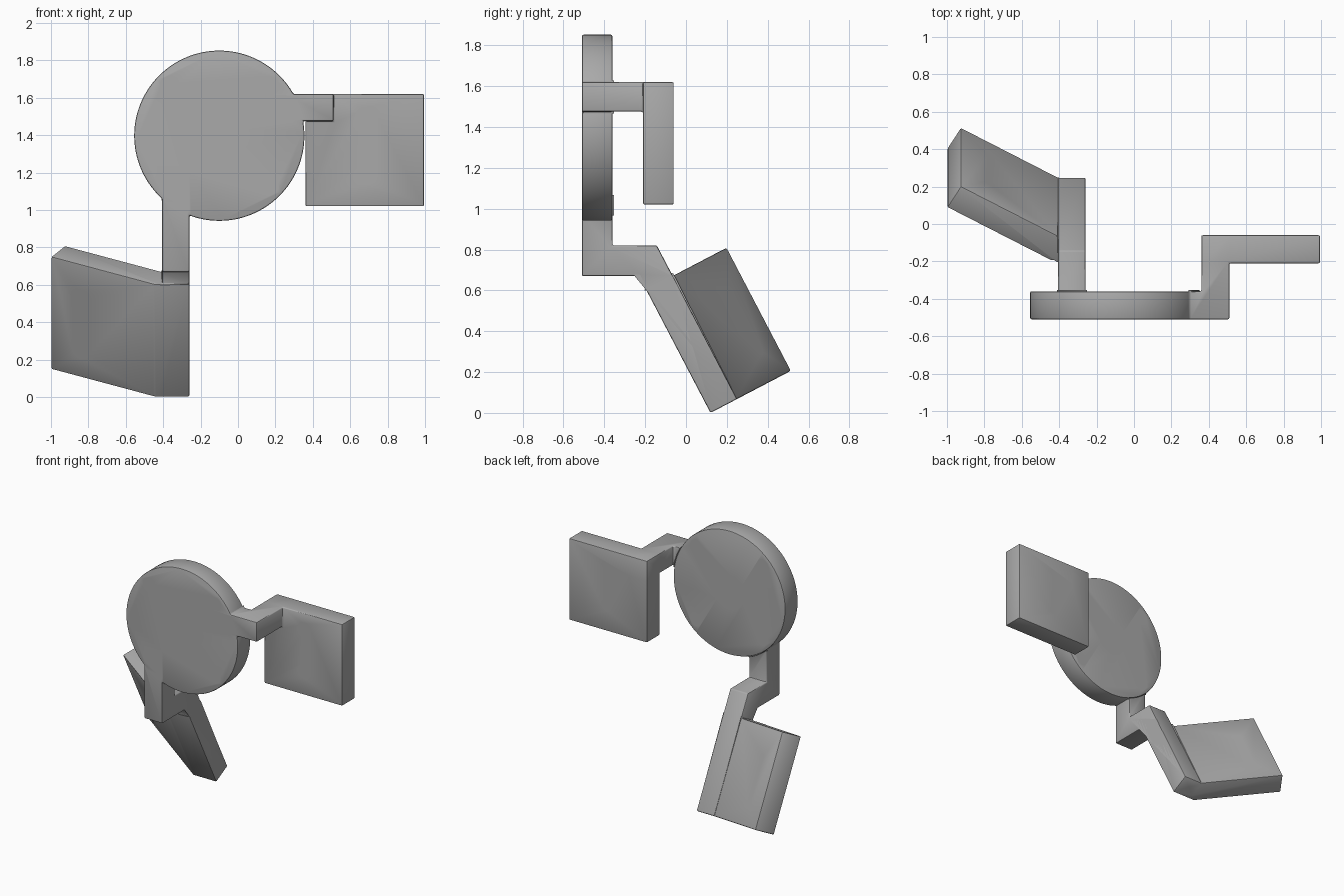
import bpy, bmesh, math
from math import sin, cos, tan, radians
from mathutils import Matrix, Vector

cube = bpy.data.objects.get("Cube")
if cube:
    bpy.data.objects.remove(cube)

grey = bpy.data.materials.new("plain grey")
grey.use_nodes = True
grey.diffuse_color = (0.4, 0.4, 0.4, 1)
grey.node_tree.nodes["Principled BSDF"].inputs["Base Color"].default_value = (0.4, 0.4, 0.4, 1)


def prism(name, outline, low, high, frame=Matrix()):
    """Extrude a 2D outline along the local z of a frame."""
    bm = bmesh.new()
    face = bm.faces.new([bm.verts.new((u, v, low)) for u, v in outline])
    top = bmesh.ops.extrude_face_region(bm, geom=[face])["geom"]
    bmesh.ops.translate(bm, verts=[g for g in top if isinstance(g, bmesh.types.BMVert)],
                        vec=(0, 0, high - low))
    bmesh.ops.recalc_face_normals(bm, faces=bm.faces)
    mesh = bpy.data.meshes.new(name)
    bm.to_mesh(mesh)
    bm.free()
    mesh.transform(frame)
    mesh.materials.append(grey)
    obj = bpy.data.objects.new(name, mesh)
    bpy.context.collection.objects.link(obj)
    return obj


def circle(u, v, radius, sides):
    steps = [2 * math.pi * i / sides for i in range(sides)]
    return [(u + radius * cos(t), v + radius * sin(t)) for t in steps]


def apply(obj, mod):
    bpy.context.view_layer.objects.active = obj
    bpy.ops.object.modifier_apply(modifier=mod.name)


def combine(obj, other, operation):
    mod = obj.modifiers.new("combine", "BOOLEAN")
    mod.operation, mod.solver, mod.object = operation, "EXACT", other
    apply(obj, mod)
    bpy.data.objects.remove(other)


FRONT, BACK, THICK = -0.51, -0.36, 0.147
CX, CZ = -0.10, 1.397
# Frames: local z runs to the back, along +x, or up the tilted strut
facing = Matrix(((1, 0, 0, 0), (0, 0, 1, 0), (0, 1, 0, 0), (0, 0, 0, 1)))
sideways = Matrix(((0, 0, 1, 0), (1, 0, 0, 0), (0, 1, 0, 0), (0, 0, 0, 1)))
tilt, foot = radians(27.6), 0.12
strut_frame = Matrix.Translation((0, foot, 0)) @ Matrix.Rotation(tilt, 4, "X")

# Round base plate
bracket = prism("motor_bracket", circle(CX, CZ, 0.455, 128), FRONT, BACK, facing)

# Left arm stepping back to the upright plate
arm = prism("left_arm", [(0.1, FRONT), (0.51, FRONT), (0.51, -0.06), (0.36, -0.06),
                         (0.36, BACK), (0.1, BACK)], 1.475, 1.62)
plate = prism("left_plate", [(0.36, -0.21), (0.995, -0.21), (0.995, -0.06), (0.36, -0.06)],
              1.02, 1.62)

# Lower arm stepping back, then sloping down as a strut
SX0, SX1 = -0.406, -0.259
back_y, back_z = foot + THICK * cos(tilt), THICK * sin(tilt)
strut = prism("lower_arm", [
    (FRONT, 1.2), (BACK, 1.2), (BACK, 0.82), (back_y - (0.82 - back_z) * tan(tilt), 0.82),
    (back_y, back_z), (foot, 0), (foot - 0.67 * tan(tilt), 0.67), (FRONT, 0.67)],
    SX0, SX1, sideways)

# Flap folded thirty degrees off the strut
along = Vector((-cos(radians(30)), 0.5))
across = Vector((0.5, cos(radians(30)))) * THICK
hinge = Vector((SX0, THICK))
end = hinge + along * 0.6
inner_x = SX0 - THICK * tan(radians(15))
flap = prism("right_flap", [(SX1, 0), (SX1, THICK), hinge, end, end - across, (inner_x, 0)],
             0, 0.68, strut_frame)

for part in (arm, plate, strut, flap):
    combine(bracket, part, "UNION")

# Soften the edges
bevel = bracket.modifiers.new("soft edges", "BEVEL")
bevel.width, bevel.segments, bevel.limit_method = 0.008, 2, "ANGLE"
bevel.angle_limit = radians(25)
bevel.use_clamp_overlap = False
apply(bracket, bevel)


def drill(u, v, radius, low, high, frame):
    combine(bracket, prism("drill", circle(u, v, radius, 40), low, high, frame), "DIFFERENCE")


# Shaft hole and four bolt holes
drill(CX, CZ, 0.124, -0.6, -0.3, facing)
for dx in (-0.27, 0.27):
    for dz in (-0.27, 0.27):
        drill(CX + dx, CZ + dz, 0.046, -0.6, -0.3, facing)

# Counterbored screw holes in the plate and the flap
bore = hinge + along * 0.42 - across
flap_frame = (strut_frame @ Matrix.Translation((bore.x, bore.y, 0))
              @ Matrix.Rotation(radians(-30), 4, "Z") @ facing)
plate_frame = Matrix.Translation((0.685, -0.21, 0)) @ facing
for frame, heights in ((plate_frame, (1.19, 1.495)), (flap_frame, (0.165, 0.47))):
    for h in heights:
        drill(0, h, 0.028, -0.05, 0.2, frame)
        drill(0, h, 0.054, -0.05, 0.04, frame)

bpy.ops.object.select_all(action="DESELECT")
bracket.select_set(True)
bpy.context.view_layer.objects.active = bracket
bpy.ops.object.shade_smooth_by_angle(angle=radians(35))
